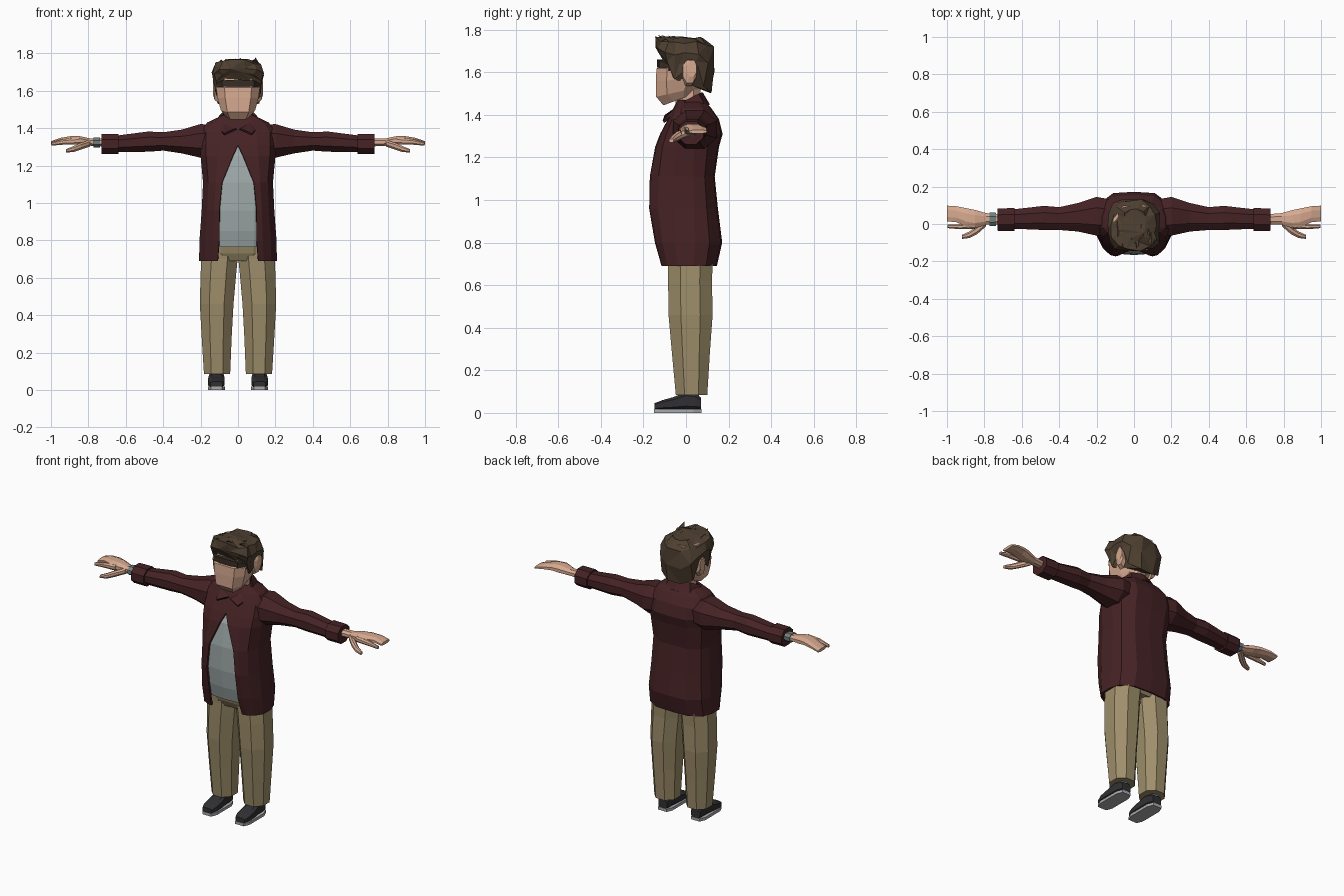
import bpy, bmesh, random
from mathutils import Vector

random.seed(4)


def material(name, r, g, b):
    m = bpy.data.materials.new(name)
    m.diffuse_color = (r, g, b, 1)
    return m


MAROON = material("maroon cloth", .060, .016, .018)
KHAKI = material("khaki cloth", .34, .27, .145)
SKIN = material("skin", .68, .40, .28)
HAIR = material("brown hair", .075, .050, .030)
BROW = material("dark brow", .040, .026, .018)
SHIRT = material("grey shirt", .34, .39, .39)
SHOE = material("black leather", .030, .030, .033)
SOLE = material("grey sole", .40, .40, .41)
SOCK = material("pale sock", .33, .42, .43)
WATCH = material("watch metal", .16, .21, .21)


def loft(name, rings, mat, closed=True, caps=True, mirror=False, solid=0, tri=False):
    """Skin a list of equal-length point rings."""
    bm = bmesh.new()
    vs = [[bm.verts.new(p) for p in r] for r in rings]
    n = len(rings[0])
    for a, b in zip(vs, vs[1:]):
        for i in range(n if closed else n - 1):
            j = (i + 1) % n
            bm.faces.new((a[i], a[j], b[j], b[i]))
    if caps and closed:
        bm.faces.new(vs[0])
        bm.faces.new(vs[-1])
    bmesh.ops.remove_doubles(bm, verts=bm.verts[:], dist=.0005)
    if tri:
        bmesh.ops.triangulate(bm, faces=bm.faces[:])
    bmesh.ops.recalc_face_normals(bm, faces=bm.faces[:])
    me = bpy.data.meshes.new(name)
    bm.to_mesh(me)
    bm.free()
    me.materials.append(mat)
    ob = bpy.data.objects.new(name, me)
    bpy.context.collection.objects.link(ob)
    if solid:
        s = ob.modifiers.new("thickness", 'SOLIDIFY')
        s.thickness, s.offset = solid, -1
    if mirror:
        ob.modifiers.new("mirror", 'MIRROR')
    return ob


def octagon(a0, a1, b0, b1, c=.28):
    """Chamfered rectangle in two axes."""
    da, db = (a1 - a0) * c, (b1 - b0) * c
    return [(a0 + da, b0), (a1 - da, b0), (a1, b0 + db), (a1, b1 - db),
            (a1 - da, b1), (a0 + da, b1), (a0, b1 - db), (a0, b0 + db)]


def along_x(secs, c=.28):   # (x, y0, y1, z0, z1)
    return [[(x, p, q) for p, q in octagon(*b, c)] for x, *b in secs]


def along_y(secs, c=.2):    # (y, x0, x1, z0, z1)
    return [[(p, y, q) for p, q in octagon(*b, c)] for y, *b in secs]


def along_z(secs, c=.28):   # (z, x0, x1, y0, y1)
    return [[(p, q, z) for p, q in octagon(*b, c)] for z, *b in secs]


def both(half):
    """Half outline running front to back, completed to the other side."""
    return half + [(-x, y, z) for x, y, z in half[::-1]]


def torso(z, w, yf, yb, gap):
    half = [(gap, yf), (.5 * w + gap * .3, yf * .96), (.85 * w, yf * .76), (w, yf * .35),
            (w, .25 * yb), (.9 * w, .65 * yb), (.55 * w, .96 * yb), (0, yb)]
    return both([(x, y, z) for x, y in half])


# Jacket body, open at the front
loft("jacket", [torso(*s) for s in [
    (.69, .208, -.115, .145, .108), (.80, .206, -.146, .170, .10),
    (.96, .194, -.173, .150, .10), (1.11, .187, -.170, .135, .085),
    (1.25, .200, -.145, .155, .028), (1.31, .203, -.122, .172, 0),
    (1.38, .200, -.085, .155, 0), (1.43, .165, -.06, .12, 0),
    (1.47, .080, -.04, .085, 0)]], MAROON, closed=False, solid=.012)

# Folded collar
top = [(.008, -.075, 1.395), (.075, -.05, 1.435), (.098, 0, 1.47), (.07, .06, 1.50), (0, .078, 1.507)]
low = [(.012, -.10, 1.40), (.075, -.11, 1.372), (.128, -.02, 1.425), (.09, .09, 1.44), (0, .112, 1.45)]
loft("collar", [both(low), both(top)], MAROON, closed=False, solid=.012)

# Shirt
loft("shirt", [torso(*s, 0) for s in [
    (.765, .17, -.135, .12), (.85, .178, -.155, .13), (.96, .178, -.166, .13),
    (1.11, .17, -.162, .115), (1.25, .17, -.135, .13), (1.36, .10, -.075, .10)]], SHIRT)

# Sleeves and cuffs
loft("sleeve", along_x([
    (.12, -.06, .13, 1.25, 1.415), (.20, -.062, .145, 1.242, 1.422),
    (.30, -.04, .112, 1.265, 1.392), (.40, -.032, .09, 1.28, 1.378),
    (.48, -.032, .097, 1.274, 1.382), (.65, -.025, .078, 1.272, 1.36)]), MAROON, mirror=True)
loft("cuff", along_x([(.64, -.038, .086, 1.262, 1.370),
                      (.73, -.036, .082, 1.262, 1.370)]), MAROON, mirror=True)

# Hands: palm with joined fingers, index finger and thumb
loft("palm_and_fingers", along_x([
    (.71, -.002, .052, 1.302, 1.345), (.79, -.004, .058, 1.306, 1.345),
    (.85, -.022, .075, 1.310, 1.358), (.89, -.018, .083, 1.318, 1.358),
    (.95, .010, .095, 1.318, 1.348), (1.0, .014, .098, 1.312, 1.330)]), SKIN, mirror=True)
loft("index_finger", along_x([
    (.85, -.026, .005, 1.312, 1.350), (.93, -.028, -.001, 1.312, 1.342),
    (.998, -.022, -.004, 1.306, 1.324)]), SKIN, mirror=True)
loft("thumb", along_x([
    (.79, -.012, .03, 1.302, 1.338), (.84, -.055, -.01, 1.285, 1.322),
    (.88, -.075, -.04, 1.272, 1.304), (.92, -.080, -.058, 1.270, 1.288)]), SKIN, mirror=True)

# Watch, on one wrist only
loft("watch_strap", along_x([(-.772, -.012, .062, 1.297, 1.350),
                             (-.738, -.010, .060, 1.297, 1.350)]), WATCH)

# Trousers
loft("trouser_leg", along_z([
    (.085, .042, .182, -.048, .100), (.28, .034, .194, -.066, .112),
    (.46, .024, .204, -.082, .125), (.62, .010, .200, -.084, .122),
    (.70, .002, .196, -.084, .125), (.80, .001, .180, -.09, .12)]), KHAKI, mirror=True)
loft("trouser_hips", along_z([(.69, -.15, .15, -.07, .10), (.73, -.19, .19, -.092, .125),
                              (.80, -.18, .18, -.11, .12)]), KHAKI)

# Socks, shoes and soles
loft("sock", along_z([(.06, .088, .146, -.01, .06), (.14, .086, .148, -.01, .065)]),
     SOCK, mirror=True)
loft("shoe", along_y([
    (-.147, .084, .148, .015, .046), (-.11, .072, .160, .015, .060),
    (-.06, .071, .160, .015, .074), (.0, .076, .154, .015, .098),
    (.045, .078, .152, .015, .090), (.07, .086, .146, .015, .072)]), SHOE, mirror=True)
loft("shoe_sole", along_z([(0, .070, .161, -.150, .072), (.018, .070, .161, -.150, .072)], .17),
     SOLE, mirror=True)


# Head: jaw slopes upward to the back, brow set in above the cheeks
def head_ring(zf, zb, w, yf, yb):
    half = [(.62 * w, yf), (w, yf + .05), (w, .35 * yf + .65 * yb), (.5 * w, yb)]
    return both([(x, y, zf + (zb - zf) * (y - yf) / (yb - yf)) for x, y in half])


loft("head", [head_ring(*s) for s in [
    (1.445, 1.50, .066, -.106, .04), (1.485, 1.53, .092, -.140, .06),
    (1.56, 1.57, .110, -.141, .09), (1.618, 1.62, .117, -.139, .10),
    (1.635, 1.635, .117, -.108, .10), (1.74, 1.74, .110, -.104, .10)]], SKIN)
loft("neck", along_z([(1.36, -.06, .06, -.05, .06), (1.55, -.06, .06, -.05, .07)]), SKIN)
loft("ear", along_x([(.10, -.02, .045, 1.535, 1.655), (.125, -.015, .05, 1.55, 1.66),
                     (.134, .005, .05, 1.58, 1.655)]), SKIN, mirror=True)

# Heavy brow bar across the face
loft("brow", [[(x, y, z - h), (x, y + .03, z - h), (x, y + .03, z + h), (x, y, z + h)]
              for x, y, z, h in [(-.118, -.08, 1.622, .016), (-.085, -.126, 1.637, .018),
                                 (0, -.136, 1.642, .018), (.085, -.126, 1.637, .018),
                                 (.118, -.08, 1.622, .016)]], BROW)

# Hair: jittered faceted cap with sideburns, cut around the ears
hem = [(.035, -.128, 1.698), (.085, -.122, 1.690), (.119, -.092, 1.650), (.122, -.055, 1.570),
       (.122, -.028, 1.640), (.126, .045, 1.648), (.112, .085, 1.535), (.045, .118, 1.502)]
mid = [(.045, -.140, 1.722), (.100, -.130, 1.715), (.132, -.095, 1.695), (.137, -.055, 1.685),
       (.138, -.01, 1.695), (.138, .055, 1.690), (.115, .108, 1.640), (.050, .135, 1.615)]
crown = [(.042, -.138, 1.762), (.090, -.115, 1.752), (.112, -.08, 1.750), (.118, -.04, 1.748),
         (.118, 0, 1.745), (.112, .055, 1.735), (.090, .095, 1.722), (.042, .122, 1.722)]
peak = [(x * .5, y * .62, 1.765) for x, y, z in crown]
jitter = [.005, .007, .010, .007]
rings = [[Vector(p) + Vector([random.uniform(-j, j) for _ in range(3)]) for p in both(r)]
         for r, j in zip((hem, mid, crown, peak), jitter)]
loft("hair", rings, HAIR, tri=True)

# Loose tufts along the hairline and crown
for i in range(9):
    x = -.09 + .0225 * i
    y = random.uniform(-.11, .03)
    z = 1.748
    tip = (x + random.uniform(-.02, .02), y - .025, 1.772 + random.uniform(-.006, .006))
    base = [(x - .022, y + .01, z), (x + .022, y + .01, z), (x, y + .06, z)]
    loft(f"hair_tuft_{i}", [base, [tip] * 3], HAIR, caps=False)
